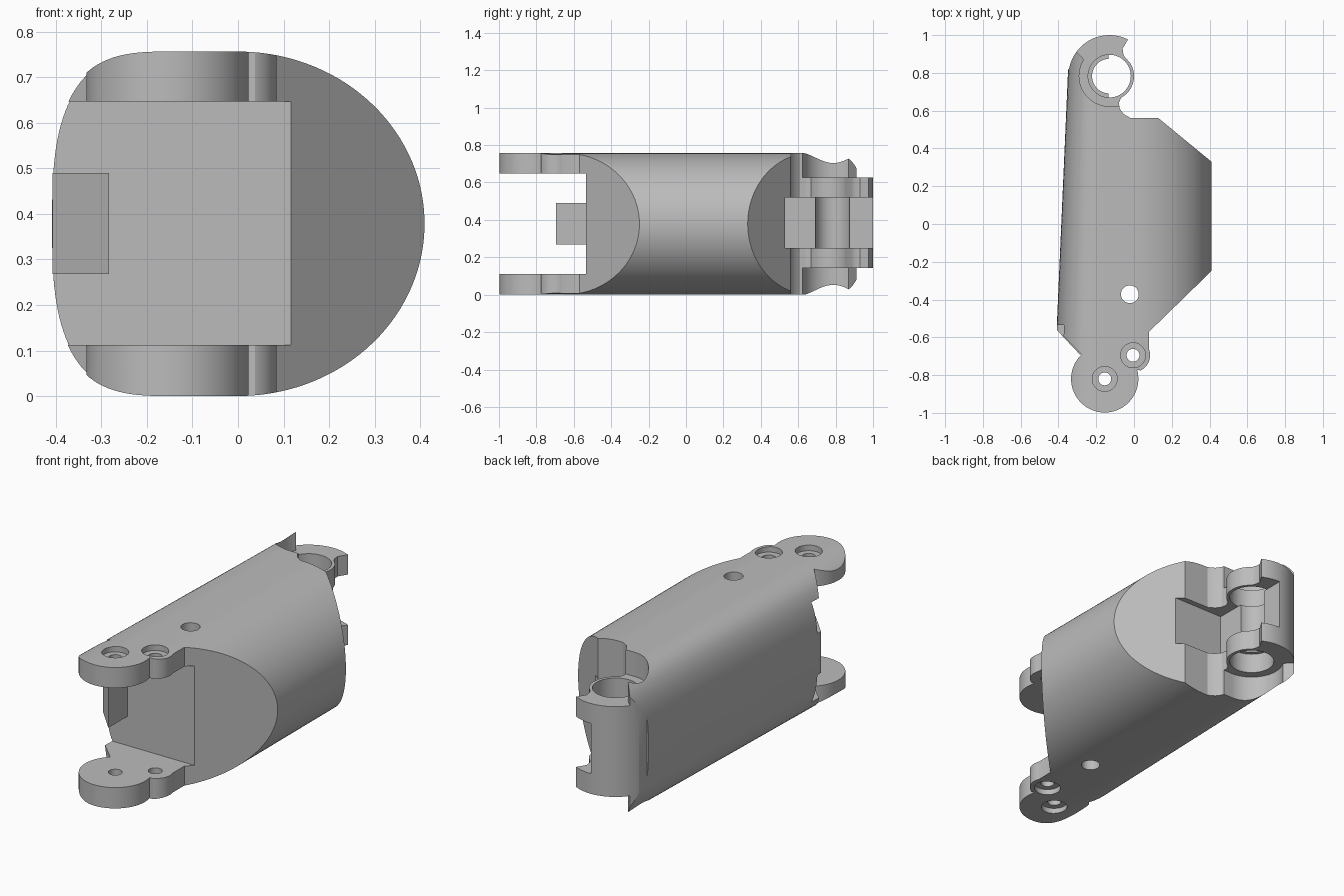
import bpy, bmesh
from math import sin, cos, radians, copysign, tau

if "Cube" in bpy.data.objects:
    bpy.data.objects.remove(bpy.data.objects["Cube"])

HEIGHT = 0.757
MID = HEIGHT / 2
PIVOT = (-0.13, 0.783)

grey = bpy.data.materials.new("plain grey")
grey.use_nodes = True
grey.diffuse_color = (0.5, 0.5, 0.5, 1)
grey.node_tree.nodes["Principled BSDF"].inputs["Base Color"].default_value = (0.5, 0.5, 0.5, 1)


def arc(centre, r, a0, a1, n=32):
    angles = [radians(a0 + (a1 - a0) * i / n) for i in range(n + 1)]
    return [(centre[0] + r * cos(a), centre[1] + r * sin(a)) for a in angles]


def loft(name, ring_a, ring_b):
    """Closed solid between two matching rings."""
    bm = bmesh.new()
    a = [bm.verts.new(p) for p in ring_a]
    b = [bm.verts.new(p) for p in ring_b]
    n = len(a)
    bm.faces.new(a)
    bm.faces.new(b[::-1])
    for i in range(n):
        bm.faces.new((a[i], b[i], b[(i + 1) % n], a[(i + 1) % n]))
    bmesh.ops.recalc_face_normals(bm, faces=bm.faces)
    mesh = bpy.data.meshes.new(name)
    bm.to_mesh(mesh)
    bm.free()
    mesh.materials.append(grey)
    obj = bpy.data.objects.new(name, mesh)
    bpy.context.collection.objects.link(obj)
    return obj


def prism(name, outline, z0, z1):
    return loft(name, [(x, y, z0) for x, y in outline], [(x, y, z1) for x, y in outline])


def box(x0, x1, y0, y1):
    return [(x0, y0), (x1, y0), (x1, y1), (x0, y1)]


def carve(target, cutter, operation="DIFFERENCE"):
    """Apply a boolean and discard the cutter."""
    mod = target.modifiers.new("carve", "BOOLEAN")
    mod.object, mod.operation, mod.solver = cutter, operation, "EXACT"
    graph = bpy.context.evaluated_depsgraph_get()
    graph.update()
    mesh = bpy.data.meshes.new_from_object(target.evaluated_get(graph))
    target.modifiers.clear()
    target.data = mesh
    bpy.data.objects.remove(cutter)


def section(y, n=128):
    """Rounded cross-section; the -x side tapers along the length."""
    left = 0.235 - 0.044 * y
    ring = []
    for i in range(n):
        t = tau * (i + 0.5) / n
        c, s = cos(t), sin(t)
        e = 2 / 2.9 if c < 0 else 1
        x = 0.41 * c if c > 0 else -0.15 - left * abs(c) ** e
        ring.append((x, y, MID + MID * copysign(abs(s) ** e, s)))
    return ring


# Tapered body trimmed to the plan outline
body = loft("link_body", section(-1.1), section(1.1))
outline = [(-0.45, 0.75)]
outline += arc(PIVOT, 0.217, 170, 63)
outline += [(-0.06, 0.93), (-0.058, 0.905), (-0.05, 0.885)]
outline += arc(PIVOT, 0.13, 33, -62, 20)
outline += [(-0.08, 0.64), (-0.075, 0.61), (-0.055, 0.582), (-0.02, 0.562)]
outline += [(0.13, 0.56), (0.45, 0.297), (0.45, -0.21), (0.08, -0.57)]
outline += arc((-0.005, -0.695), 0.09, 20, -62)
outline += arc((-0.155, -0.82), 0.178, 15, -227, 64)
outline += [(-0.45, -0.52)]
carve(body, prism("trim", outline, -0.2, 1), "INTERSECT")

# Front fork opening
carve(body, prism("cutter", box(-0.7, 0.131, -1.3, -0.535), 0.112, 0.647))

# Recesses above and below the rear knuckle
pocket = [(0.2, 0.625)] + arc(PIVOT, 0.16, 270, 147)
pocket += [(-0.38, 0.99), (-0.38, 1.2), (0.2, 1.2)]
for z0, z1 in ((-0.1, 0.142), (0.627, 0.9)):
    carve(body, prism("cutter", pocket, z0, z1))

# Rear slot between the knuckle lugs
carve(body, prism("cutter", box(-0.135, 0.3, 0.53, 1.2), 0.25, 0.52))


def drill(centre, r, z0, z1):
    carve(body, prism("cutter", arc(centre, r, 0, 352.5, 47), z0, z1))


# Knuckle bore, narrower in the middle
drill(PIVOT, 0.092, -0.1, 0.9)
for z0, z1 in ((-0.1, 0.25), (0.52, 0.9)):
    drill(PIVOT, 0.113, z0, z1)

# Fork bolt holes with counterbores, and the cross hole
for centre in ((-0.155, -0.82), (-0.005, -0.695)):
    drill(centre, 0.034, -0.1, 0.9)
    for z0, z1 in ((-0.1, 0.03), (HEIGHT - 0.03, 0.9)):
        drill(centre, 0.066, z0, z1)
drill((-0.022, -0.372), 0.047, -0.1, 0.9)

# Stop tab inside the fork
tab = prism("stop_tab", [(-0.408, -0.562), (-0.283, -0.695), (-0.283, -0.53), (-0.408, -0.53)],
            0.268, 0.49)

for obj in (body, tab):
    bpy.ops.object.select_all(action="DESELECT")
    obj.select_set(True)
    bpy.context.view_layer.objects.active = obj
    bpy.ops.object.shade_smooth_by_angle(angle=radians(25))
